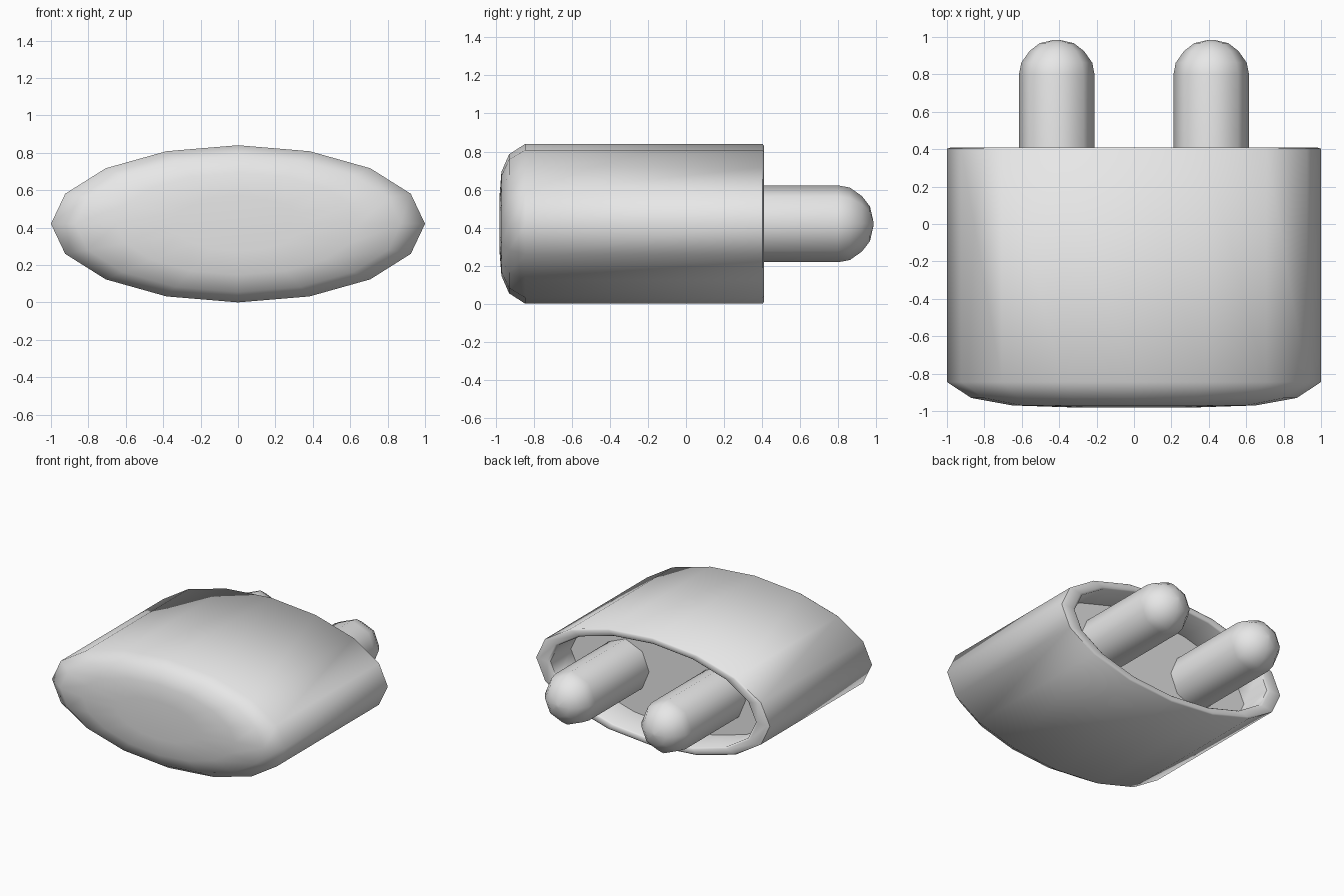
import bpy
import bmesh
import math

cube = bpy.data.objects.get("Cube")
if cube:
    bpy.data.objects.remove(cube, do_unlink=True)

MID_Z = 0.42

grey = bpy.data.materials.new("light_grey")
grey.use_nodes = True
grey.diffuse_color = (0.8, 0.8, 0.8, 1)
grey.node_tree.nodes["Principled BSDF"].inputs["Base Color"].default_value = (0.8, 0.8, 0.8, 1)


def loft(name, rings, sides, rx, rz, x=0.0):
    """Sweep an ellipse along y through (scale, y) rings and cap both ends."""
    bm = bmesh.new()
    loops = []
    for scale, y in rings:
        loop = []
        for i in range(sides):
            a = math.tau * i / sides
            loop.append(bm.verts.new((x + rx * scale * math.cos(a), y,
                                      MID_Z + rz * scale * math.sin(a))))
        loops.append(loop)
    for a, b in zip(loops, loops[1:]):
        for i in range(sides):
            j = (i + 1) % sides
            bm.faces.new((a[i], a[j], b[j], b[i]))
    bm.faces.new(loops[0])
    bm.faces.new(loops[-1])
    bmesh.ops.recalc_face_normals(bm, faces=bm.faces)
    mesh = bpy.data.meshes.new(name)
    bm.to_mesh(mesh)
    bm.free()
    mesh.materials.append(grey)
    obj = bpy.data.objects.new(name, mesh)
    bpy.context.collection.objects.link(obj)
    bpy.ops.object.select_all(action='DESELECT')
    obj.select_set(True)
    bpy.context.view_layer.objects.active = obj
    bpy.ops.object.shade_smooth_by_angle(angle=math.radians(60))
    return obj


# Oval shell: rounded front, chamfered rim, recessed back
shell_rings = [(0.35, -0.98), (0.65, -0.97), (0.87, -0.93), (1, -0.845),
               (1, 0.403), (0.975, 0.41), (0.9, 0.41), (0.88, 0.4), (0.88, 0.15)]
loft("oval_shell", shell_rings, 16, 1.0, MID_Z)

# Two round-tipped pins standing on the recess floor
pin_rings = [(1, 0.12), (1, 0.8), (0.94, 0.862), (0.72, 0.925), (0.45, 0.967), (0.06, 0.985)]
for side, x in (("right", -0.413), ("left", 0.413)):
    loft(side + "_pin", pin_rings, 8, 0.202, 0.202, x)
